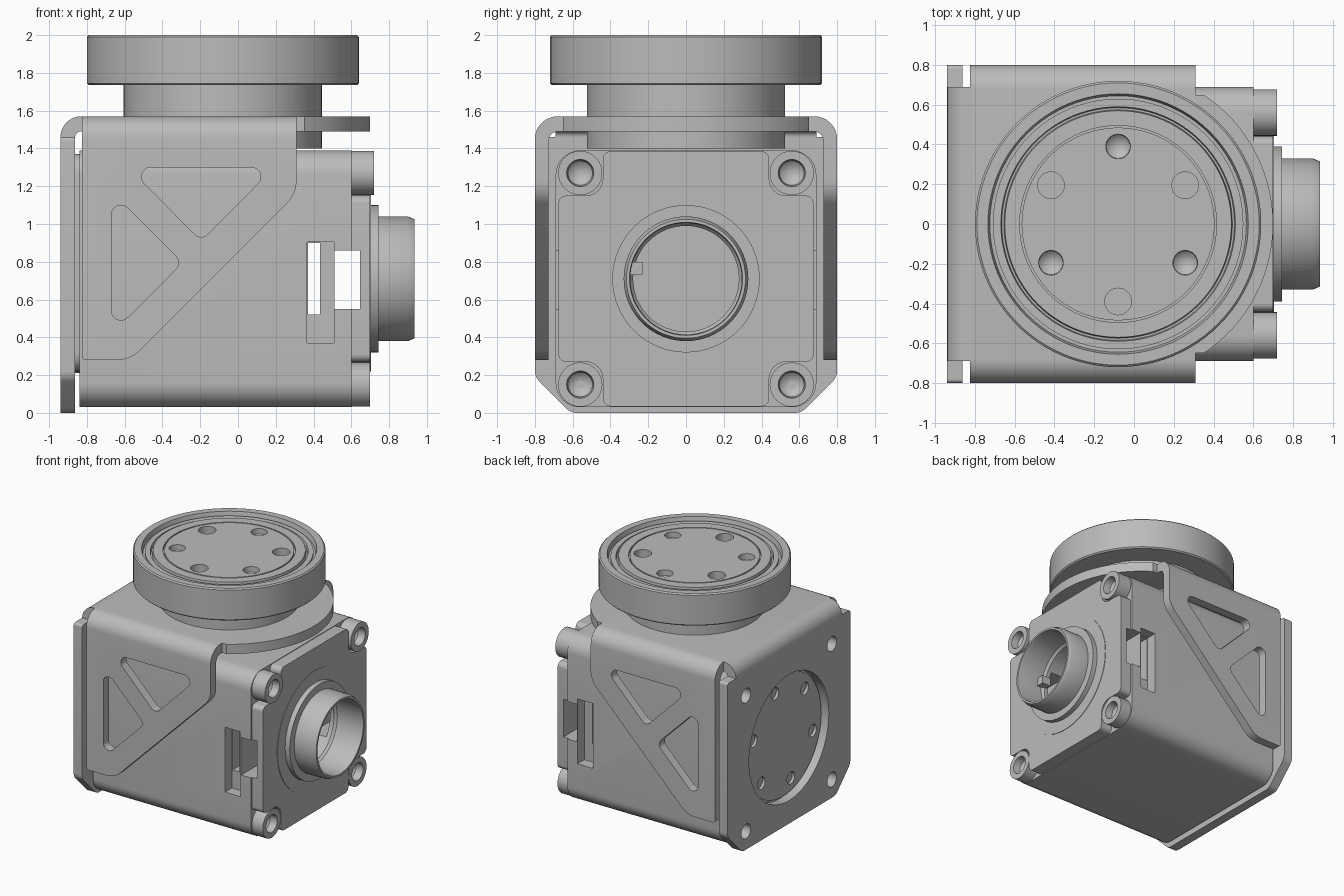
import bpy, bmesh
from math import pi, sin, cos, asin
from mathutils import Vector, Matrix

cube = bpy.data.objects.get("Cube")
if cube:
    bpy.data.objects.remove(cube, do_unlink=True)

grey = bpy.data.materials.new("machined grey")
grey.use_nodes = True
GREY = (0.5, 0.5, 0.5, 1)
grey.diffuse_color = GREY
grey.node_tree.nodes["Principled BSDF"].inputs["Base Color"].default_value = GREY

AXIS_Z = 0.71      # height of the body centre line
DISC_X = -0.08     # centre of the output disc


def make(name, bm):
    bmesh.ops.recalc_face_normals(bm, faces=bm.faces)
    mesh = bpy.data.meshes.new(name)
    bm.to_mesh(mesh)
    bm.free()
    mesh.materials.append(grey)
    obj = bpy.data.objects.new(name, mesh)
    bpy.context.collection.objects.link(obj)
    return obj


def rounded(points, radius, steps=8):
    """Round every corner of a polygon; a third value overrides the radius."""
    out = []
    for i, p in enumerate(points):
        r = p[2] if len(p) > 2 else radius
        c = Vector(p[:2])
        a = (Vector(points[i - 1][:2]) - c).normalized()
        b = (Vector(points[(i + 1) % len(points)][:2]) - c).normalized()
        if r == 0:
            out.append(c)
            continue
        half = a.angle(b) / 2
        t, w = r * cos(half) / sin(half), sin(half)
        for k in range(steps + 1):
            s = k / steps
            u, v, q = (1 - s) ** 2, 2 * s * (1 - s) * w, s * s
            out.append((u * (c + a * t) + v * c + q * (c + b * t)) / (u + v + q))
    return out


def prism(name, points, axis, lo, hi):
    place = {"X": lambda p, d: (d, p[0], p[1]),
             "Y": lambda p, d: (p[0], d, p[1]),
             "Z": lambda p, d: (p[0], p[1], d)}[axis]
    bm = bmesh.new()
    face = bm.faces.new([bm.verts.new(place(p, lo)) for p in points])
    new = bmesh.ops.extrude_face_region(bm, geom=[face])["geom"]
    shift = Vector(place((0, 0), hi - lo))
    bmesh.ops.translate(bm, vec=shift, verts=[v for v in new if isinstance(v, bmesh.types.BMVert)])
    if len(bm.faces) == len(points) + 1:
        bm.faces.new([v for v in face.verts])
    return make(name, bm)


def box(name, x, y, z):
    return prism(name, [(x[0], z[0]), (x[1], z[0]), (x[1], z[1]), (x[0], z[1])], "Y", *y)


def lathe(name, profile, centre, axis="Z", steps=64):
    """Spin (radius, height) points that start and end on the axis."""
    bm = bmesh.new()
    verts = [bm.verts.new((r, 0, h)) for r, h in profile]
    edges = [bm.edges.new(pair) for pair in zip(verts, verts[1:])]
    bmesh.ops.spin(bm, geom=verts + edges, cent=(0, 0, 0), axis=(0, 0, 1),
                   angle=2 * pi, steps=steps)
    bmesh.ops.remove_doubles(bm, verts=bm.verts, dist=0.0002)
    turn = Matrix.Rotation(pi / 2, 4, "Y") if axis == "X" else Matrix()
    bmesh.ops.transform(bm, matrix=Matrix.Translation(centre) @ turn, verts=bm.verts)
    return make(name, bm)


def rod(name, r, lo, hi, centre, axis="X", r_low=None, steps=64):
    low = r if r_low is None else r_low
    return lathe(name, [(0, lo), (low, lo), (r, hi), (0, hi)], centre, axis, steps)


def combine(obj, others, operation="DIFFERENCE"):
    for other in others:
        mod = obj.modifiers.new("cut", "BOOLEAN")
        mod.operation, mod.object, mod.solver = operation, other, "EXACT"
        deps = bpy.context.evaluated_depsgraph_get()
        mesh = bpy.data.meshes.new_from_object(obj.evaluated_get(deps))
        obj.modifiers.clear()
        obj.data = mesh
        bpy.data.objects.remove(other, do_unlink=True)
    return obj


# Actuator body: rounded block, stepped front with recessed corners, and boss
low, high = AXIS_Z - 0.68, AXIS_Z + 0.68
body = prism("body", rounded([(-0.69, low), (0.69, low), (0.69, high), (-0.69, high)], 0.13),
             "X", -0.84, 0.60)
quarter = [(0.675, 0.44, 0.04), (0.44, 0.44, 0.09), (0.44, 0.675, 0.04)]
cross = []
for k in range(4):
    for a, b, r in quarter:
        for _ in range(k):
            a, b = -b, a
        cross.append((a, b + AXIS_Z, r))
front_step = prism("front_step", rounded(cross, 0), "X", 0.5, 0.70)
boss = lathe("boss", [(0, 0.55), (0.49, 0.55), (0.49, 0.704), (0.39, 0.704), (0.39, 0.745),
                      (0.33, 0.745), (0.33, 0.90), (0.315, 0.935), (0, 0.935)],
             (0, 0, AXIS_Z), "X")
combine(body, [front_step, boss], "UNION")

# Connector bore, side windows and shallow pockets around them
bore = lathe("bore", [(0, 0.51), (0.28, 0.51), (0.28, 0.68), (0.295, 0.70), (0.295, 0.91),
                      (0.31, 1.0), (0, 1.0)], (0, 0, AXIS_Z), "X")
cuts = [bore,
        box("window", (0.37, 0.435), (-1, 1), (0.52, 0.90)),
        box("window", (0.512, 0.645), (-1, 1), (0.55, 0.86))]
for s in (-1, 1):
    cuts.append(box("pocket", (0.365, 0.508), sorted((s * 0.6, s * 1)), (0.37, 0.905)))
combine(body, cuts)
box("connector_key", (0.66, 0.74), (-0.295, -0.23), (0.73, 0.80))

# Screw sleeves in the four corners
for y in (-0.56, 0.56):
    for z, end in ((0.15, 0.70), (1.27, 0.72)):
        lathe("screw_sleeve", [(0, 0.5), (0.117, 0.5), (0.117, end), (0.072, end),
                               (0.065, end - 0.06), (0, end - 0.12)], (0, y, z), "X", 32)

# Rear cap and bolted hub seen through the back plate
prism("rear_cap", rounded([(-0.66, 0.22), (0.66, 0.22), (0.66, 1.37), (-0.66, 1.37)], 0.1),
      "X", -0.862, -0.83)
rear_hub = rod("rear_hub", 0.50, -0.885, -0.80, (0, 0, AXIS_Z))
holes = []
for k in range(6):
    a = pi / 12 + k * pi / 3
    holes.append(rod("hole", 0.05, -1, -0.83, (0, 0.40 * sin(a), AXIS_Z + 0.40 * cos(a)), steps=24))
combine(rear_hub, holes)

# Back plate with round opening and corner holes
back_plate = prism("back_plate", rounded([(-0.8, 1.46, 0.02), (-0.8, 0.19), (-0.61, 0), (0.61, 0),
                                          (0.8, 0.19), (0.8, 1.46, 0.02)], 0.08), "X", -0.94, -0.862)
holes = [rod("opening", 0.52, -1, -0.8, (0, 0, AXIS_Z))]
for y in (-0.56, 0.56):
    for z in (0.15, 1.27):
        holes.append(rod("hole", 0.06, -1, -0.8, (0, y, z), steps=32))
combine(back_plate, holes)
prism("back_fold", rounded([(-0.94, 1.45, 0), (-0.94, 1.57, 0.11), (-0.82, 1.57, 0),
                            (-0.82, 1.49, 0), (-0.862, 1.49, 0.03), (-0.862, 1.45, 0)], 0),
      "Y", -0.69, 0.69)

# Bent bracket: top and two tapered sides with triangular openings
bracket = prism("bracket", rounded([(-0.8, 0.2, 0), (0.8, 0.2, 0), (0.8, 1.57), (-0.8, 1.57)], 0.12),
                "X", -0.9, 0.4)
inner = prism("inner", rounded([(-0.727, 0.1, 0), (0.727, 0.1, 0), (0.727, 1.49), (-0.727, 1.49)], 0.05),
              "X", -1, 0.5)
side_shape = prism("side_shape", rounded([(-0.825, 1.7, 0), (-0.825, 0.28, 0.02), (-0.57, 0.28),
                                          (0.31, 1.16), (0.31, 1.7, 0)], 0.17), "Y", -1, 1)
upper_hole = prism("hole", rounded([(-0.58, 1.3), (0.19, 1.3), (-0.195, 0.91)], 0.05), "Y", -1, 1)
lower_hole = prism("hole", rounded([(-0.67, 1.17), (-0.67, 0.42), (-0.295, 0.795)], 0.05), "Y", -1, 1)
combine(bracket, [inner])
combine(bracket, [side_shape], "INTERSECT")
combine(bracket, [upper_hole, lower_hole])

# Rounded tongue of the bracket under the disc
reach = asin(0.65 / 0.78)
arc = [(DISC_X + 0.78 * cos(reach * k / 16), 0.78 * sin(reach * k / 16)) for k in range(-16, 17)]
prism("top_tongue", [(0.305, -0.65)] + arc + [(0.305, 0.65)], "Z", 1.49, 1.57)

# Output disc on its neck, with grooved top and six holes
rod("neck", 0.525, 1.40, 1.75, (DISC_X, 0, 0), "Z")
disc = lathe("output_disc", [(0, 1.735), (0.71, 1.735), (0.72, 1.745), (0.72, 1.99), (0.71, 2.0),
                             (0.655, 2.0), (0.645, 1.96), (0.63, 1.96), (0.63, 1.975), (0.59, 1.975),
                             (0.585, 1.95), (0.575, 1.95), (0.57, 1.985), (0.495, 1.985),
                             (0.495, 1.965), (0.485, 1.965), (0.485, 1.985), (0, 1.985)],
             (DISC_X, 0, 0), steps=96)
holes = []
for k in range(6):
    a = pi / 2 + k * pi / 3
    spot = (DISC_X + 0.39 * cos(a), 0.39 * sin(a), 0)
    if k % 2:
        holes.append(rod("hole", 0.067, 1.92, 2.1, spot, "Z", steps=32))
    else:
        holes.append(lathe("hole", [(0, 1.88), (0.06, 1.94), (0.067, 2.1), (0, 2.1)], spot, steps=32))
combine(disc, holes)

# Smooth the round surfaces, keep the edges crisp
bpy.ops.object.select_all(action="DESELECT")
for obj in bpy.context.collection.objects:
    if obj.type == "MESH" and obj.data.materials and obj.data.materials[0] == grey:
        obj.select_set(True)
        bpy.context.view_layer.objects.active = obj
bpy.ops.object.shade_smooth_by_angle(angle=pi / 6)
